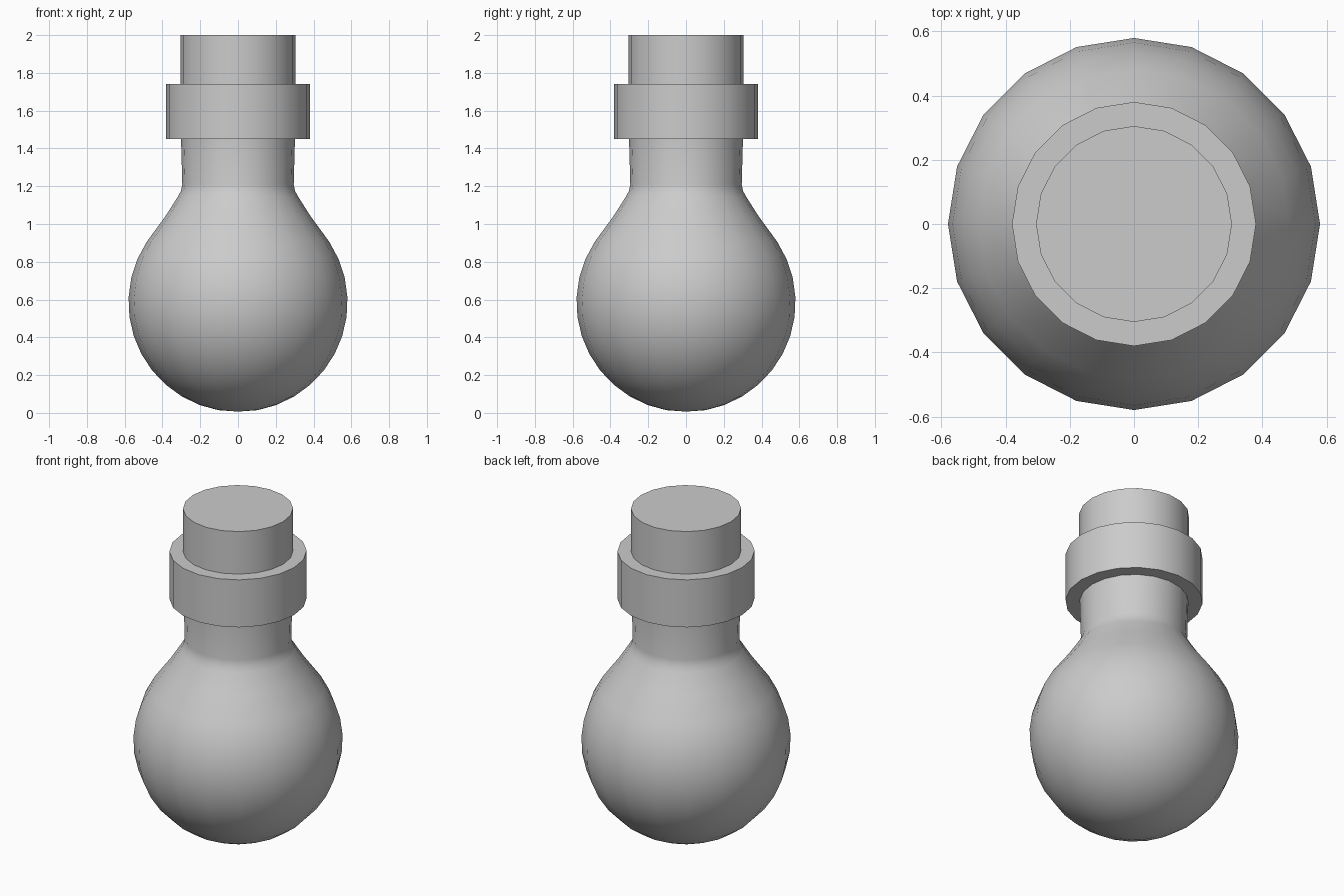
import bpy, bmesh, math

if "Cube" in bpy.data.objects:
    bpy.data.objects.remove(bpy.data.objects["Cube"])

SIDES = 20


def lathe(name, profile, angle):
    """Revolve (radius, z) points around z; the ends are closed."""
    bm = bmesh.new()
    rings = []
    for r, z in profile:
        if r == 0:
            rings.append([bm.verts.new((0, 0, z))])
        else:
            rings.append([bm.verts.new((r * math.cos(2 * math.pi * i / SIDES),
                                        r * math.sin(2 * math.pi * i / SIDES), z))
                          for i in range(SIDES)])
    for a, b in zip(rings, rings[1:]):
        for i in range(SIDES):
            j = (i + 1) % SIDES
            if len(a) == 1:
                bm.faces.new((a[0], b[j], b[i]))
            else:
                bm.faces.new((a[i], a[j], b[j], b[i]))
    for ring in (rings[0], rings[-1]):
        if len(ring) > 1:
            bm.faces.new(ring)
    bmesh.ops.recalc_face_normals(bm, faces=bm.faces)
    mesh = bpy.data.meshes.new(name)
    bm.to_mesh(mesh)
    bm.free()
    obj = bpy.data.objects.new(name, mesh)
    bpy.context.collection.objects.link(obj)
    bpy.ops.object.select_all(action='DESELECT')
    obj.select_set(True)
    bpy.context.view_layer.objects.active = obj
    bpy.ops.object.shade_smooth_by_angle(angle=math.radians(angle))
    return obj


# Round body blending through a shoulder into the neck
R, CZ = 0.58, 0.585
body = [(0, CZ - R + 0.002)]
for k in range(1, 13):
    a = math.radians(-90 + 10.3 * k)
    body.append((R * math.cos(a), CZ + R * math.sin(a)))
body += [(0.385, 1.04), (0.318, 1.145), (0.302, 1.175), (0.295, 1.21), (0.303, 1.5)]
lathe("round_body", body, 50)

# Wide collar around the neck
lathe("collar", [(0.38, 1.45), (0.38, 1.74)], 30)

# Stopper on top
lathe("stopper", [(0.305, 1.45), (0.305, 2.0)], 30)
